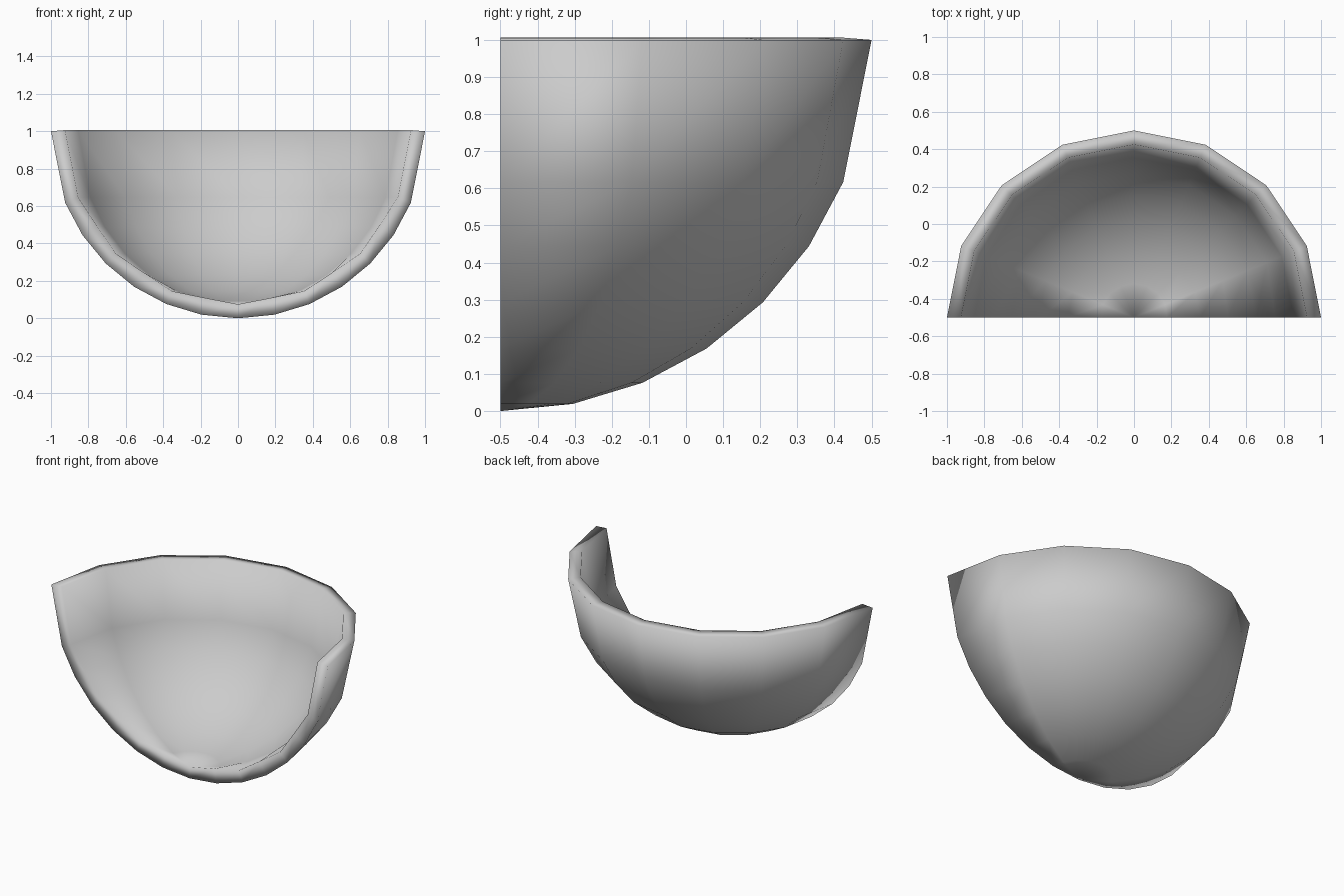
import bpy, bmesh
from math import sin, cos, radians

if "Cube" in bpy.data.objects:
    bpy.data.objects.remove(bpy.data.objects["Cube"])

# Quarter-sphere bowl shell: open at the top and at the front
R, T = 1.0, 0.075
polar = [11.25, 22.5, 33.75, 45, 56.25, 67.5, 90]   # rings measured from the bottom pole
azim = [i * 22.5 for i in range(9)]

bm = bmesh.new()


def point(r, p, a, lift=0.0):
    p, a = radians(p), radians(a)
    return bm.verts.new((r * sin(p) * cos(a), -0.5 + r * sin(p) * sin(a), 1 - r * cos(p) + lift))


def skin(r, inner):
    pole = point(r, 0, 0)
    rings = []
    for p in polar:
        row = []
        for a in azim:
            # the inner front edge runs in longer straight segments
            flat = inner and a in (0, 180) and p in (11.25, 33.75, 56.25)
            row.append(point(r * (0.982 if flat else 1), p, a, 0.006 if inner and p == 90 else 0))
        rings.append(row)
    for i in range(8):
        bm.faces.new((pole, rings[0][i], rings[0][i + 1]))
        for lo, hi in zip(rings, rings[1:]):
            bm.faces.new((lo[i], hi[i], hi[i + 1], lo[i + 1]))
    # boundary loop: along the top rim, then down and up the front edge
    left = [r_[-1] for r_ in reversed(rings)]
    right = [r_[0] for r_ in rings[:-1]]
    return rings[-1][:-1] + left + [pole] + right


outer = skin(R, False)
inner = skin(R - T, True)

# Rim joining the two skins
n = len(outer)
for i in range(n):
    j = (i + 1) % n
    bm.faces.new((outer[i], outer[j], inner[j], inner[i]))

bmesh.ops.recalc_face_normals(bm, faces=bm.faces)
for f in bm.faces:
    f.smooth = True
mesh = bpy.data.meshes.new("quarter_bowl")
bm.to_mesh(mesh)
bm.free()
bpy.context.collection.objects.link(bpy.data.objects.new("quarter_bowl", mesh))
